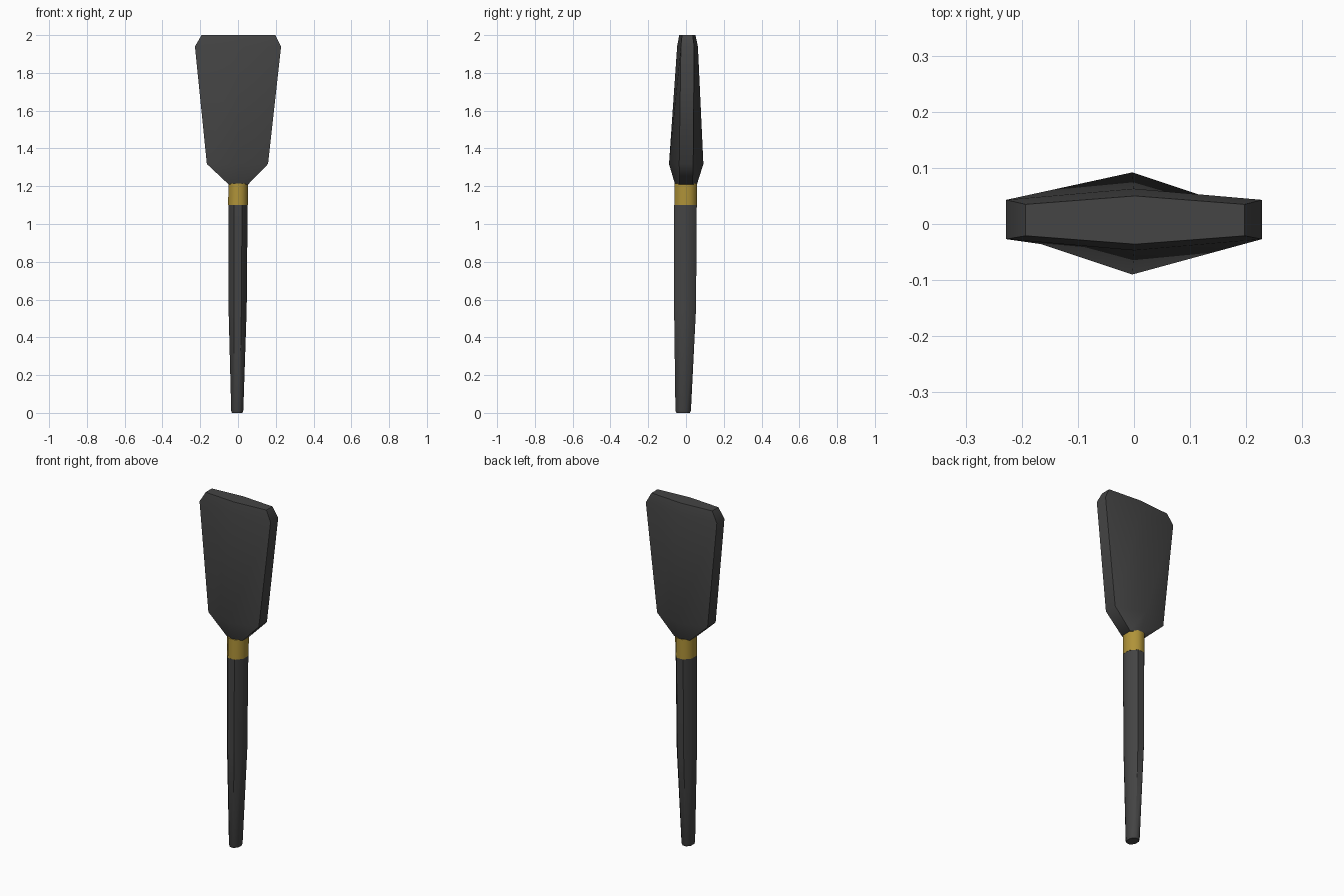
import bpy
import math

cube = bpy.data.objects.get("Cube")
if cube:
    bpy.data.objects.remove(cube, do_unlink=True)


def material(name, rgb):
    mat = bpy.data.materials.new(name)
    mat.use_nodes = True
    mat.diffuse_color = (*rgb, 1)
    bsdf = mat.node_tree.nodes["Principled BSDF"]
    bsdf.inputs["Base Color"].default_value = (*rgb, 1)
    bsdf.inputs["Roughness"].default_value = 0.6
    return mat


charcoal = material("charcoal", (0.058, 0.058, 0.058))
brass = material("brass", (0.43, 0.29, 0.04))


def loft(name, rings, mat, angle):
    """Skin a stack of equal-sized rings and cap both ends."""
    n = len(rings[0])
    verts = [p for ring in rings for p in ring]
    faces = [tuple(range(n))[::-1],
             tuple(range(len(verts) - n, len(verts)))]
    for r in range(len(rings) - 1):
        for i in range(n):
            a, b = r * n + i, r * n + (i + 1) % n
            faces.append((a, b, b + n, a + n))
    mesh = bpy.data.meshes.new(name)
    mesh.from_pydata(verts, [], faces)
    mesh.materials.append(mat)
    obj = bpy.data.objects.new(name, mesh)
    bpy.context.collection.objects.link(obj)
    bpy.ops.object.select_all(action='DESELECT')
    obj.select_set(True)
    bpy.context.view_layer.objects.active = obj
    bpy.ops.object.shade_smooth_by_angle(angle=math.radians(angle))
    return obj


def round_ring(z, cx, cy, rx, ry, sides=8):
    # Circumscribed polygon with flats facing the axes
    k = 1 / math.cos(math.pi / sides)
    turns = [(i + 0.5) * math.tau / sides for i in range(sides)]
    return [(cx + k * rx * math.cos(t), cy + k * ry * math.sin(t), z) for t in turns]


def blade_ring(z, cx, cy, width, edge, ridge):
    # Six-sided section: thin at both edges, ridged along the middle
    return [(cx + x, cy + y, z) for x, y in (
        (width, -edge), (width, edge), (0, ridge),
        (-width, edge), (-width, -edge), (0, -ridge))]


# Tapering handle
loft("handle", [
    round_ring(0, -0.004, -0.015, 0.028, 0.036),
    round_ring(0.012, -0.004, -0.015, 0.032, 0.041),
    round_ring(0.55, -0.002, -0.005, 0.048, 0.058),
    round_ring(1.1, 0, -0.003, 0.051, 0.060)], charcoal, 50)

# Metal collar
loft("collar", [
    round_ring(1.1, 0, -0.002, 0.052, 0.060),
    round_ring(1.215, 0.001, -0.001, 0.052, 0.060)], brass, 50)

# Flared head with a bevelled top
loft("head", [
    blade_ring(1.21, 0.002, 0, 0.052, 0.034, 0.058),
    blade_ring(1.318, -0.003, 0.001, 0.162, 0.037, 0.091),
    blade_ring(1.94, 0, 0.008, 0.228, 0.035, 0.055),
    blade_ring(2.0, 0.002, 0.007, 0.195, 0.028, 0.043)], charcoal, 50)
